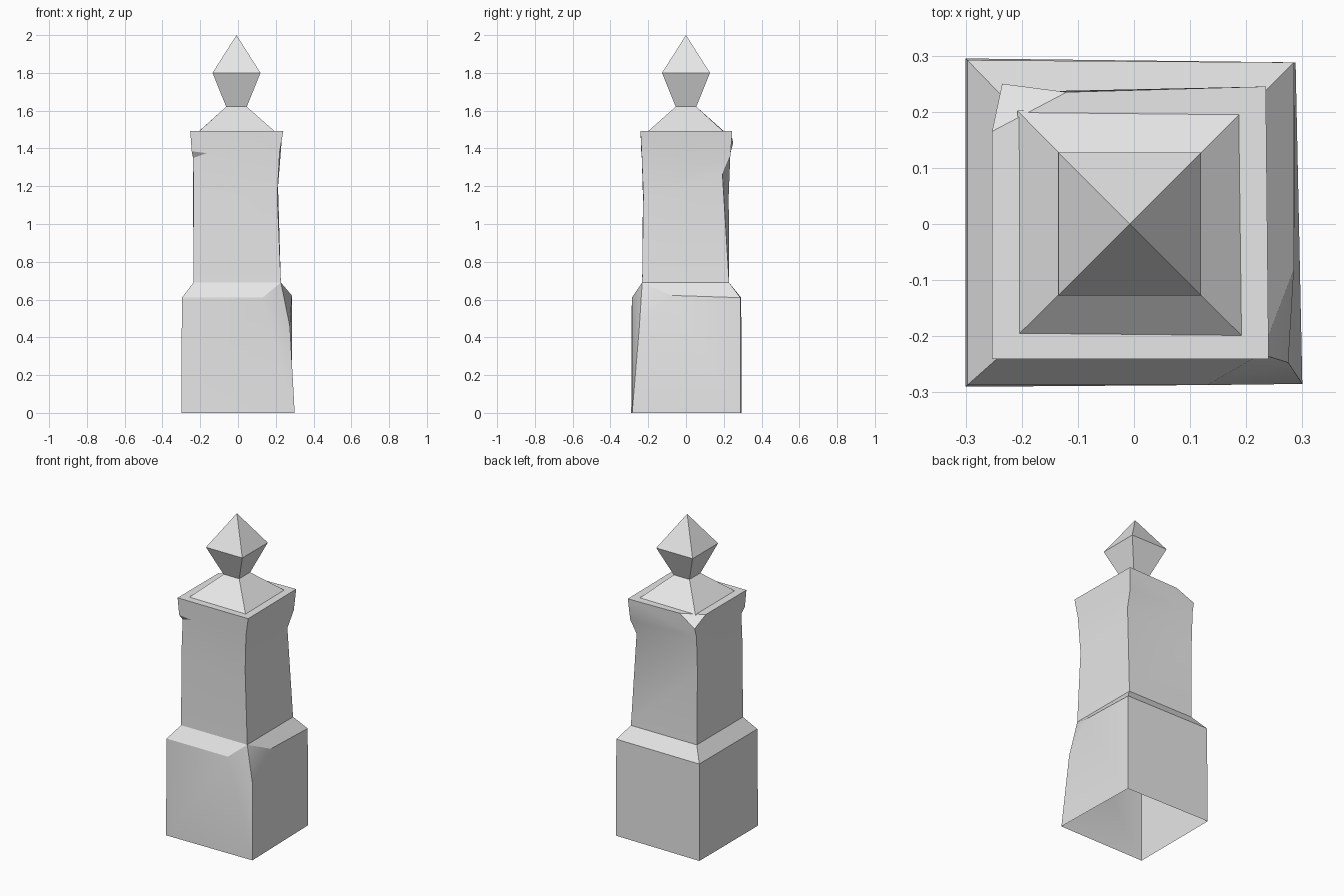
import bpy
import bmesh
import math

if "Cube" in bpy.data.objects:
    bpy.data.objects.remove(bpy.data.objects["Cube"], do_unlink=True)

stone = bpy.data.materials.new("pale_stone")
stone.use_nodes = True
stone.diffuse_color = (0.8, 0.8, 0.8, 1)
stone.node_tree.nodes["Principled BSDF"].inputs["Base Color"].default_value = (0.8, 0.8, 0.8, 1)


def build(name, points, faces):
    """Make an object from named points and faces listed by point name."""
    bm = bmesh.new()
    verts = {key: bm.verts.new(co) for key, co in points.items()}
    for face in faces:
        bm.faces.new([verts[key] for key in face.split()])
    bmesh.ops.recalc_face_normals(bm, faces=bm.faces[:])
    mesh = bpy.data.meshes.new(name)
    bm.to_mesh(mesh)
    bm.free()
    mesh.materials.append(stone)
    obj = bpy.data.objects.new(name, mesh)
    bpy.context.collection.objects.link(obj)
    bpy.ops.object.select_all(action="DESELECT")
    obj.select_set(True)
    bpy.context.view_layer.objects.active = obj
    bpy.ops.object.shade_smooth_by_angle(angle=math.radians(25))
    return obj


CORNERS = ("fl", "fr", "br", "bl")   # front/back, -x / +x


def ring(level, *corners):
    return {f"{level}_{c}": co for c, co in zip(CORNERS, corners)}


def square(level, half, z, cx=-0.008):
    return ring(level, *[(cx + sx * half, sy * half, z)
                         for sx, sy in ((-1, -1), (1, -1), (1, 1), (-1, 1))])


def side(low, high, a, b):
    return f"{low}_{a} {low}_{b} {high}_{b} {high}_{a}"


def loft(low, high):
    return [side(low, high, CORNERS[i], CORNERS[(i + 1) % 4]) for i in range(4)]


# Plinth with a broken front corner, open underneath
plinth = ring("foot", (-0.3, -0.29, 0), (0.3, -0.285, 0), (0.288, 0.288, 0), (-0.3, 0.295, 0))
plinth |= ring("ledge", (-0.297, -0.287, 0.61), (0.13, -0.287, 0.61),
               (0.285, 0.288, 0.61), (-0.297, 0.292, 0.61))
plinth |= ring("waist", (-0.235, -0.232, 0.69), (0.227, -0.232, 0.69),
               (0.225, 0.228, 0.69), (-0.235, 0.228, 0.69))
plinth |= {"break_side": (0.285, -0.08, 0.622), "break_low": (0.275, -0.247, 0.455)}
build("plinth", plinth, [
    side("foot", "ledge", "fl", "fr"),
    side("foot", "ledge", "br", "bl"),
    side("foot", "ledge", "bl", "fl"),
    "foot_fr foot_br ledge_br break_side break_low",
    side("ledge", "waist", "fl", "fr"),
    side("ledge", "waist", "br", "bl"),
    side("ledge", "waist", "bl", "fl"),
    "break_side ledge_br waist_br waist_fr",
    "ledge_fr break_low waist_fr",
    "break_low break_side waist_fr",
    "foot_fr break_low ledge_fr",
])

# Shaft, waisted in the middle, with a flared and chipped rim
shaft = {key: co for key, co in plinth.items() if key.startswith("waist")}
shaft |= ring("mid", (-0.235, -0.228, 1.15), (0.208, -0.226, 1.15),
              (0.21, 0.193, 1.26), (-0.238, 0.226, 1.15))
shaft |= ring("neck", (-0.245, -0.237, 1.385), (0.22, -0.235, 1.38),
              (0.225, 0.235, 1.36), (-0.238, 0.235, 1.375))
shaft |= ring("rim", (-0.253, -0.241, 1.493), (0.24, -0.241, 1.493),
              (0.235, 0.245, 1.493), (-0.235, 0.25, 1.43))
shaft |= {"dent": (-0.165, -0.235, 1.375), "dent_low": (-0.238, -0.212, 1.35),
          "chip_back": (-0.12, 0.235, 1.493), "chip_side": (-0.253, 0.165, 1.493)}
build("shaft", shaft, loft("waist", "mid") + [
    "mid_fl mid_fr dent dent_low",
    "mid_fr neck_fr dent",
    "dent_low dent neck_fl",
    "neck_fl dent neck_fr rim_fr rim_fl",
    side("mid", "neck", "fr", "br"),
    side("neck", "rim", "fr", "br"),
    "mid_br mid_bl neck_bl",
    "mid_br neck_bl neck_br",
    "neck_br neck_bl rim_bl chip_back rim_br",
    "mid_bl mid_fl dent_low neck_bl",
    "neck_bl dent_low neck_fl",
    "neck_bl neck_fl rim_fl chip_side rim_bl",
    "chip_side rim_bl chip_back",
    "rim_fl rim_fr rim_br chip_back chip_side",
])

# Pyramid roof
roof = ring("eave", (-0.207, -0.198, 1.49), (0.195, -0.202, 1.49),
            (0.19, 0.198, 1.49), (-0.208, 0.202, 1.49)) | square("top", 0.05, 1.625)
build("roof", roof, loft("eave", "top") + ["eave_fl eave_fr eave_br eave_bl",
                                           "top_fl top_fr top_br top_bl"])

# Diamond finial
finial = square("base", 0.055, 1.622) | square("belt", 0.127, 1.8) | {"tip": (-0.008, 0, 2)}
build("finial", finial, loft("base", "belt") + ["base_fl base_fr base_br base_bl"] + [
    f"belt_{CORNERS[i]} belt_{CORNERS[(i + 1) % 4]} tip" for i in range(4)])
